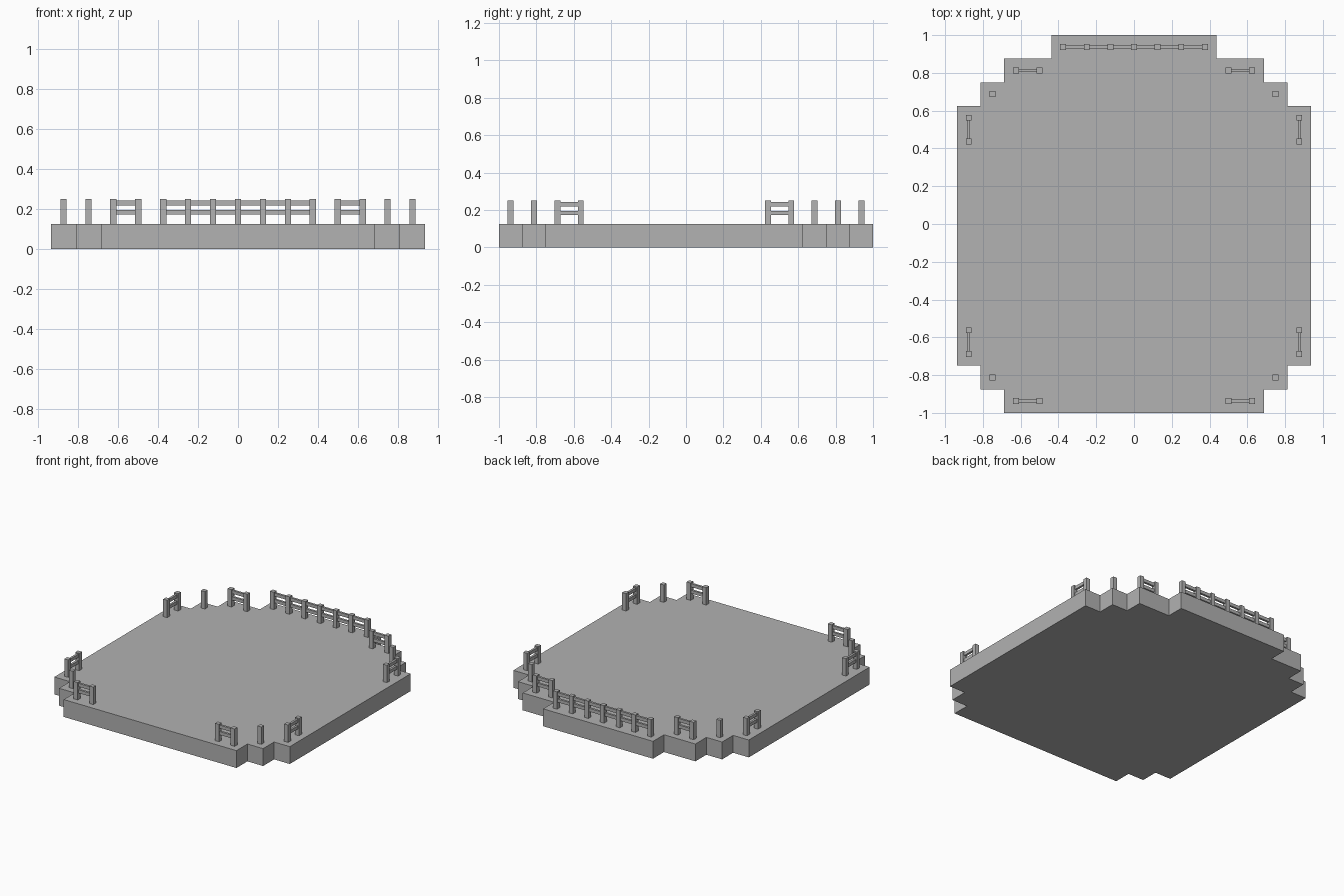
import bpy
import bmesh
from mathutils import Vector

if "Cube" in bpy.data.objects:
    bpy.data.objects.remove(bpy.data.objects["Cube"], do_unlink=True)

U = 0.125            # one block of the layout
POST = U / 4         # post thickness
RAIL = U / 8         # rail thickness

grey = bpy.data.materials.new("plain_grey")
grey.use_nodes = True
colour = (0.445, 0.445, 0.445, 1)
grey.diffuse_color = colour
bsdf = next(n for n in grey.node_tree.nodes if n.type == 'BSDF_PRINCIPLED')
bsdf.inputs["Base Color"].default_value = colour


def make_object(name, bm):
    bmesh.ops.recalc_face_normals(bm, faces=bm.faces)
    mesh = bpy.data.meshes.new(name)
    bm.to_mesh(mesh)
    bm.free()
    mesh.materials.append(grey)
    obj = bpy.data.objects.new(name, mesh)
    bpy.context.collection.objects.link(obj)
    return obj


def add_box(bm, centre, size):
    verts = bmesh.ops.create_cube(bm, size=1)["verts"]
    bmesh.ops.scale(bm, vec=size, verts=verts)
    bmesh.ops.translate(bm, vec=centre, verts=verts)


def fence(name, start, step, count):
    """A row of posts, joined by two rails, in block units."""
    bm = bmesh.new()
    start, step = Vector((*start, 0)) * U, Vector((*step, 0)) * U
    for i in range(count):
        base = start + step * i
        add_box(bm, base + Vector((0, 0, 1.5 * U)), (POST, POST, U))
        if i == count - 1:
            break
        # rails span the gap between neighbouring post faces
        size = [U - POST if abs(s) > 0 else RAIL for s in step[:2]]
        for height in (1.47, 1.84):
            add_box(bm, base + step / 2 + Vector((0, 0, height * U)),
                    (*size, U * 0.1875))
    return make_object(name, bm)


# Stepped platform: right half of the outline, mirrored and extruded
half = [(5.5, -8), (5.5, -7), (6.5, -7), (6.5, -6), (7.5, -6), (7.5, 5),
        (6.5, 5), (6.5, 6), (5.5, 6), (5.5, 7), (3.5, 7), (3.5, 8)]
outline = half + [(-x, y) for x, y in reversed(half)]
bm = bmesh.new()
face = bm.faces.new([bm.verts.new((x * U, y * U, 0)) for x, y in outline])
top = bmesh.ops.extrude_face_region(bm, geom=[face], use_keep_orig=True)["geom"]
bmesh.ops.translate(bm, vec=(0, 0, U),
                    verts=[g for g in top if isinstance(g, bmesh.types.BMVert)])
make_object("platform", bm)

# Fences around the rim
fence("back_fence", (-3, 7.5), (1, 0), 7)
for side, s in (("left", 1), ("right", -1)):
    fence(side + "_back_fence", (4 * s, 6.5), (s, 0), 2)
    fence(side + "_back_post", (6 * s, 5.5), (1, 0), 1)
    fence(side + "_side_back_fence", (7 * s, 3.5), (0, 1), 2)
    fence(side + "_side_front_fence", (7 * s, -5.5), (0, 1), 2)
    fence(side + "_front_post", (6 * s, -6.5), (1, 0), 1)
    fence(side + "_front_fence", (4 * s, -7.5), (s, 0), 2)
